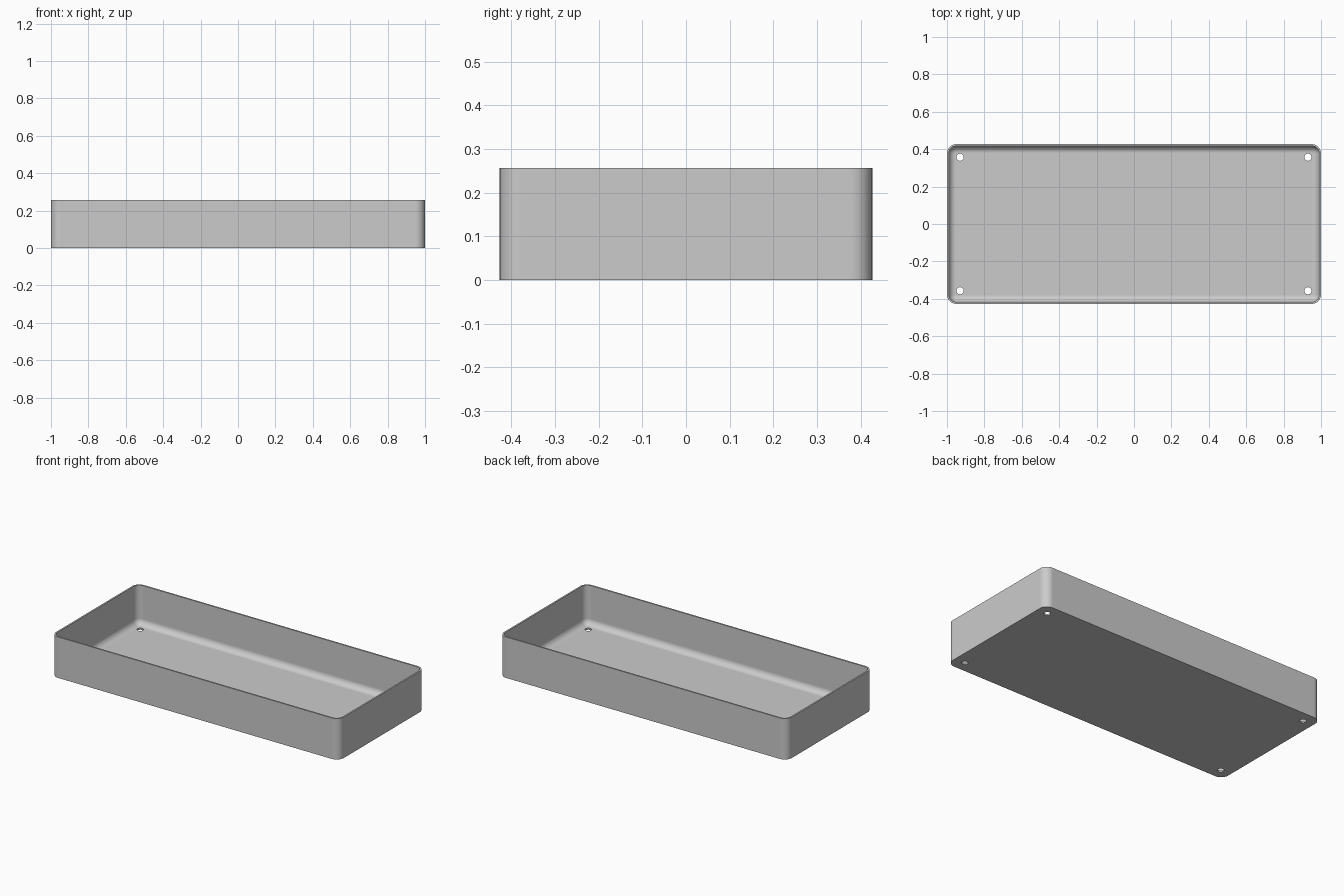
import bpy, bmesh
from math import sin, cos, pi

if "Cube" in bpy.data.objects:
    bpy.data.objects.remove(bpy.data.objects["Cube"], do_unlink=True)

HALF_X, HALF_Y, HEIGHT = 1.0, 0.427, 0.257
CORNER, WALL, FILLET = 0.05, 0.01, 0.038
HOLE_X, HOLE_Y, HOLE_R = 0.93, 0.357, 0.019
STEPS = 8

grey = bpy.data.materials.new("plain_grey")
grey.use_nodes = True
grey.diffuse_color = (0.6, 0.6, 0.6, 1)
grey.node_tree.nodes["Principled BSDF"].inputs["Base Color"].default_value = grey.diffuse_color


def ring(bm, inset, z):
    """Rounded rectangle, inset from the outer wall, at height z."""
    r = CORNER - inset
    verts = []
    for k, (sx, sy) in enumerate([(1, 1), (-1, 1), (-1, -1), (1, -1)]):
        for i in range(STEPS + 1):
            a = (k + i / STEPS) * pi / 2
            verts.append(bm.verts.new((sx * (HALF_X - CORNER) + r * cos(a),
                                       sy * (HALF_Y - CORNER) + r * sin(a), z)))
    return verts


# Tray shell: outer wall, rim, inner wall, then the rounded edge of the floor
profile = [(0, 0), (0, HEIGHT), (WALL, HEIGHT)]
for i in range(STEPS + 1):
    a = i / STEPS * pi / 2
    profile.append((WALL + FILLET * (1 - cos(a)), WALL + FILLET * (1 - sin(a))))

bm = bmesh.new()
rings = [ring(bm, *p) for p in profile]
for low, high in zip(rings, rings[1:]):
    for i in range(len(low)):
        j = (i + 1) % len(low)
        bm.faces.new((low[i], low[j], high[j], high[i]))
bm.faces.new(rings[0][::-1])
bm.faces.new(rings[-1])
bmesh.ops.recalc_face_normals(bm, faces=bm.faces)
mesh = bpy.data.meshes.new("tray")
bm.to_mesh(mesh)
bm.free()
tray = bpy.data.objects.new("tray", mesh)
mesh.materials.append(grey)
bpy.context.collection.objects.link(tray)

# Screw holes through the floor corners
bm = bmesh.new()
for sx in (-1, 1):
    for sy in (-1, 1):
        made = bmesh.ops.create_cone(bm, cap_ends=True, segments=32, radius1=HOLE_R,
                                     radius2=HOLE_R, depth=0.1)
        bmesh.ops.translate(bm, verts=made["verts"], vec=(sx * HOLE_X, sy * HOLE_Y, 0))
cut_mesh = bpy.data.meshes.new("hole_cutters")
bm.to_mesh(cut_mesh)
bm.free()
cut_mesh.materials.append(grey)
cutters = bpy.data.objects.new("hole_cutters", cut_mesh)
cutters.hide_render = True
bpy.context.collection.objects.link(cutters)

bpy.ops.object.select_all(action="DESELECT")
bpy.context.view_layer.objects.active = tray
tray.select_set(True)
holes = tray.modifiers.new("screw_holes", "BOOLEAN")
holes.operation, holes.solver, holes.object = "DIFFERENCE", "EXACT", cutters
bpy.ops.object.modifier_apply(modifier=holes.name)
bpy.data.objects.remove(cutters, do_unlink=True)

# Smooth rounded parts, flat floor and walls
bpy.ops.object.shade_smooth_by_angle(angle=pi / 6)
weighted = tray.modifiers.new("weighted_normals", "WEIGHTED_NORMAL")
weighted.keep_sharp = True
